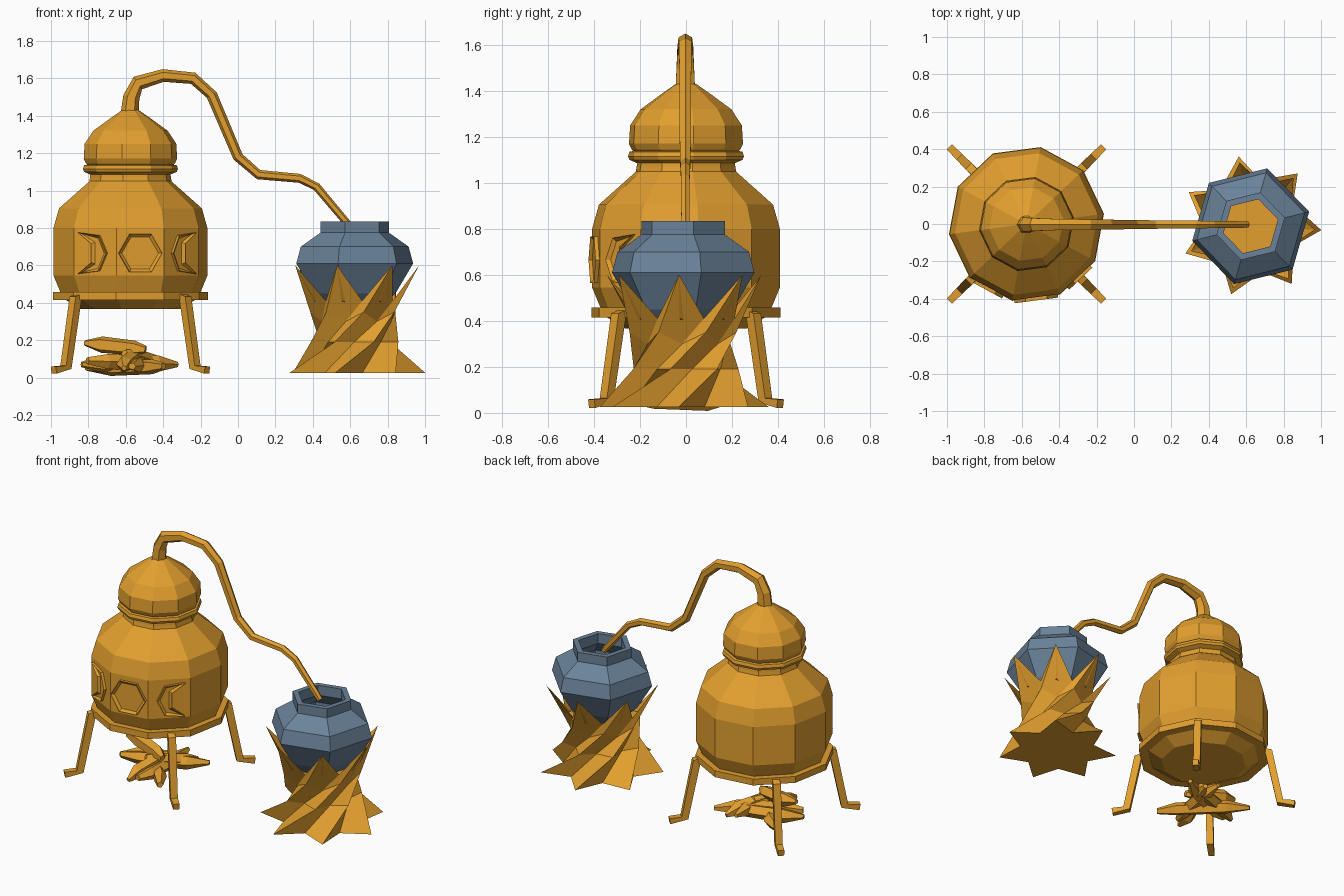
import bpy, bmesh, math
from mathutils import Vector

if "Cube" in bpy.data.objects:
    bpy.data.objects.remove(bpy.data.objects["Cube"])


def material(name, rgb):
    m = bpy.data.materials.new(name)
    m.use_nodes = True
    m.diffuse_color = (*rgb, 1)
    m.node_tree.nodes["Principled BSDF"].inputs["Base Color"].default_value = (*rgb, 1)
    return m


COPPER = material("copper orange", (0.76, 0.345, 0.028))
STEEL = material("steel blue", (0.145, 0.225, 0.32))
BOILER = Vector((-0.575, 0, 0))
BOWL = Vector((0.624, -0.012, 0))
PHASE = math.radians(7.5)


def finish(name, bm, mat):
    bmesh.ops.recalc_face_normals(bm, faces=bm.faces)
    mesh = bpy.data.meshes.new(name)
    bm.to_mesh(mesh)
    bm.free()
    mesh.materials.append(mat)
    ob = bpy.data.objects.new(name, mesh)
    bpy.context.collection.objects.link(ob)


def loft(name, rings, mat, closed=False):
    """Skin a list of equal rings; cap the ends unless the loft closes on itself."""
    bm = bmesh.new()
    loops = [[bm.verts.new(p) for p in ring] for ring in rings]
    pairs = list(zip(loops, loops[1:]))
    if closed:
        pairs.append((loops[-1], loops[0]))
    for a, b in pairs:
        for i in range(len(a)):
            j = (i + 1) % len(a)
            bm.faces.new((a[i], a[j], b[j], b[i]))
    if not closed:
        bm.faces.new(loops[0])
        bm.faces.new(loops[-1])
    finish(name, bm, mat)


def lathe(name, profile, center, sides, phase, mat, closed=False):
    rings = [[center + Vector((r * math.cos(phase + math.tau * i / sides),
                               r * math.sin(phase + math.tau * i / sides), z))
              for i in range(sides)] for r, z in profile]
    loft(name, rings, mat, closed)


def sweep(name, pts, radii, sides, binormal, mat):
    """Sweep a regular polygon along a planar path."""
    pts = [Vector(p) for p in pts]
    rings = []
    for k, p in enumerate(pts):
        tan = (pts[min(k + 1, len(pts) - 1)] - pts[max(k - 1, 0)]).normalized()
        nor = binormal.cross(tan).normalized()
        turn = [math.tau * (i + 0.5) / sides for i in range(sides)]
        rings.append([p + radii[k] * (binormal * math.cos(t) + nor * math.sin(t)) for t in turn])
    loft(name, rings, mat)


def heading(degrees):
    """Horizontal direction and the direction across it."""
    a = math.radians(degrees)
    out = Vector((math.cos(a), math.sin(a), 0))
    return out, Vector((-out.y, out.x, 0))


# Boiler: body, lid and bands share one ten-sided turning
lathe("boiler_body", [(0.27, 0.367), (0.365, 0.425), (0.375, 0.45), (0.415, 0.545),
                      (0.415, 0.8), (0.385, 0.905), (0.22, 1.05), (0.215, 1.1)],
      BOILER, 10, PHASE, COPPER)
lathe("boiler_base_band", [(0.355, 0.415), (0.418, 0.415), (0.418, 0.457), (0.355, 0.457)],
      BOILER, 10, PHASE, COPPER, True)
lathe("neck_band", [(0.2, 1.05), (0.222, 1.05), (0.215, 1.085), (0.25, 1.1), (0.256, 1.115),
                    (0.25, 1.135), (0.2, 1.145)], BOILER, 10, PHASE, COPPER, True)
lathe("boiler_lid", [(0.22, 1.125), (0.24, 1.145), (0.252, 1.17), (0.247, 1.25), (0.2, 1.32),
                     (0.11, 1.385), (0.045, 1.43)], BOILER, 10, PHASE, COPPER)

# Raised emblems on the front faces of the boiler
hexagon = [(0.117 * math.cos(math.tau * i / 6), 0.117 * math.sin(math.tau * i / 6))
           for i in range(6)]
crescent = [(-0.095, -0.11), (0.03, -0.095), (0.075, 0), (0.03, 0.095), (-0.095, 0.11),
            (-0.015, 0.05), (-0.015, -0.05)]


def emblem(name, outline, face_index):
    out, across = heading(7.5 + 36 * (face_index + 0.5))
    origin = BOILER + out * 0.39 + Vector((0, 0, 0.665))
    bm = bmesh.new()
    base = bm.faces.new([bm.verts.new(origin + across * u + Vector((0, 0, v)))
                         for u, v in outline])
    top = bmesh.ops.extrude_face_region(bm, geom=[base])["geom"]
    bmesh.ops.translate(bm, verts=[g for g in top if isinstance(g, bmesh.types.BMVert)],
                        vec=out * 0.022)
    front = [g for g in top if isinstance(g, bmesh.types.BMFace)]
    bmesh.ops.recalc_face_normals(bm, faces=bm.faces)
    bmesh.ops.inset_individual(bm, faces=front, thickness=0.018)
    bmesh.ops.translate(bm, verts=front[0].verts, vec=out * -0.014)
    finish(name, bm, COPPER)


emblem("emblem_hexagon", hexagon, 7)
emblem("emblem_crescent_right", crescent, 6)
emblem("emblem_crescent_left", [(-u, v) for u, v in crescent], 8)

# Four bent legs
for i, label in enumerate(["back_left", "back_right", "front_right", "front_left"]):
    out, side = heading(45 + 90 * i)
    path = [BOILER + out * r + Vector((0, 0, z))
            for r, z in [(0.36, 0.437), (0.415, 0.425), (0.488, 0.055), (0.58, 0.04)]]
    sweep("leg_" + label, path, [0.028, 0.033, 0.031, 0.027], 4, side, COPPER)

# Heap of split logs: heading, shift across, reach back, reach ahead, height at each end
logs = [(28, 0.02, 0.24, 0.3, 0.09, 0.07), (135, 0.03, 0.3, 0.29, 0.06, 0.05),
        (85, -0.05, 0.24, 0.22, 0.06, 0.09), (200, -0.06, 0.2, 0.26, 0.08, 0.07),
        (165, 0.04, 0.1, 0.24, 0.15, 0.185), (255, 0.03, 0.05, 0.28, 0.13, 0.05),
        (60, -0.04, 0.1, 0.24, 0.13, 0.06)]
for i, (angle, shift, back, ahead, z0, z1) in enumerate(logs):
    out, side = heading(angle)
    pts = [BOILER + side * (shift + bow) + out * (ahead * t - back * (1 - t))
           + Vector((0, 0, z0 + (z1 - z0) * t))
           for t, bow in [(0, 0.02), (0.2, 0), (0.75, -0.01), (1, 0.01)]]
    sweep("log_%d" % (i + 1), pts, [0.02, 0.042, 0.046, 0.015], 5, side, COPPER)

# Tapering pipe from the lid to the bowl
bend = [(-0.578, 1.42), (-0.57, 1.5), (-0.535, 1.575), (-0.4, 1.615), (-0.24, 1.6), (-0.14, 1.51),
        (0, 1.18), (0.11, 1.085), (0.33, 1.065), (0.42, 1.02), (0.58, 0.83), (0.605, 0.8)]
sweep("pipe", [(x, -0.003, z) for x, z in bend],
      [0.048 - 0.004 * k if k < 3 else 0.04 - 0.002 * k for k in range(len(bend))],
      6, Vector((0, 1, 0)), COPPER)

# Six-sided bowl with a thick rim, and the liquid inside
HEX = math.radians(14)
lathe("bowl", [(0.13, 0.36), (0.225, 0.45), (0.322, 0.61), (0.297, 0.7), (0.188, 0.775),
               (0.188, 0.835), (0.15, 0.835), (0.15, 0.77), (0.25, 0.68), (0.25, 0.6),
               (0.12, 0.42)], BOWL, 6, HEX, STEEL)
lathe("bowl_liquid", [(0.15, 0.46), (0.18, 0.5)], BOWL, 6, HEX, COPPER)


# Twisted seven-pointed stand with petals that hold the bowl
def star(r_ridge, z_ridge, r_valley, z_valley, twist):
    ring = []
    for i in range(14):
        a = math.radians(twist - 3) + math.tau * i / 14
        r, z = (r_valley, z_valley) if i % 2 else (r_ridge, z_ridge)
        ring.append(BOWL + Vector((r * math.cos(a), r * math.sin(a), z)))
    return ring


loft("bowl_stand", [star(0.378, 0.025, 0.24, 0.025, -103),
                    star(0.24, 0.19, 0.18, 0.19, -62),
                    star(0.238, 0.35, 0.195, 0.3, -24),
                    star(0.345, 0.6, 0.232, 0.41, 0),
                    star(0.235, 0.41, 0.19, 0.37, 0)], COPPER)
